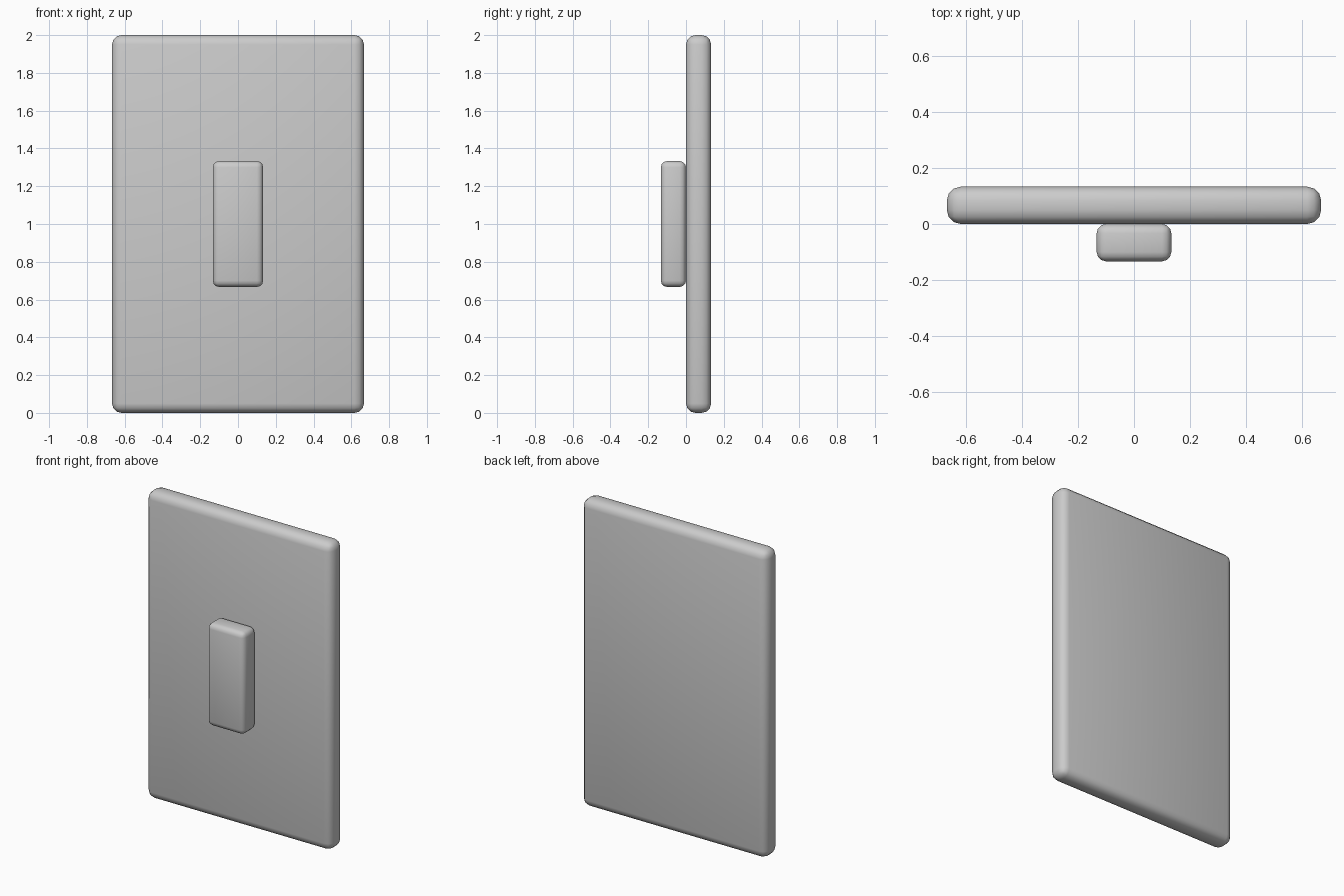
import bpy

if "Cube" in bpy.data.objects:
    bpy.data.objects.remove(bpy.data.objects["Cube"])


def rounded_box(name, lo, hi, bevel, segments):
    """Smooth-shaded box between two corners with rounded edges."""
    centre = [(a + b) / 2 for a, b in zip(lo, hi)]
    bpy.ops.mesh.primitive_cube_add(size=1, location=centre)
    obj = bpy.context.object
    obj.name = name
    obj.scale = [b - a for a, b in zip(lo, hi)]
    bpy.ops.object.transform_apply(location=False, rotation=False, scale=True)
    mod = obj.modifiers.new("rounded_edges", 'BEVEL')
    mod.width = bevel
    mod.segments = segments
    bpy.ops.object.shade_smooth()
    return obj


# Wall plate
rounded_box("wall_plate", (-0.667, 0.0, 0.0), (0.667, 0.133, 2.0), 0.05, 3)

# Rocker switch on the front of the plate
rounded_box("rocker_switch", (-0.133, -0.133, 0.667), (0.133, 0.0, 1.333), 0.033, 3)
